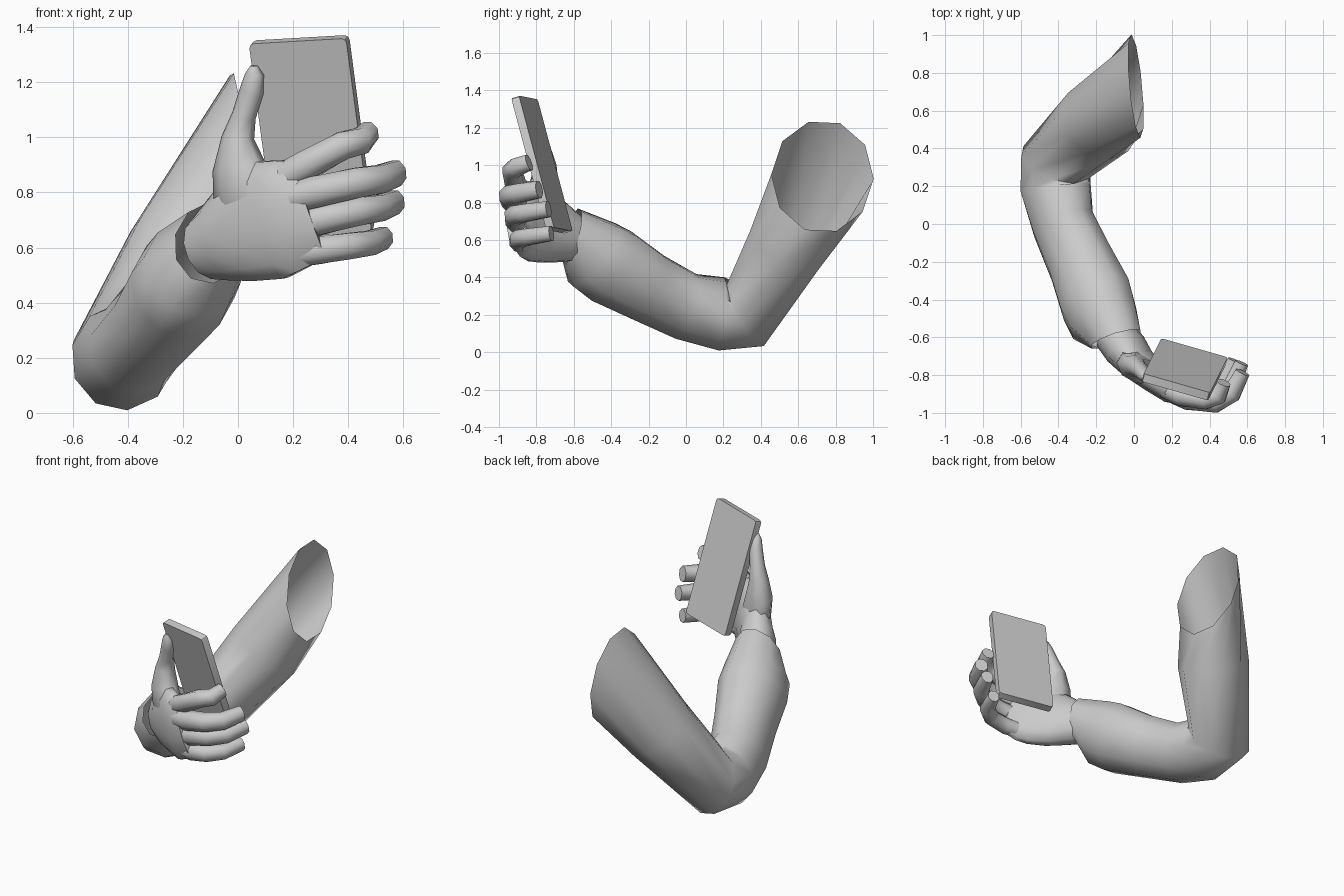
import bpy, bmesh
from math import sin, cos, pi
from mathutils import Vector, Matrix

if "Cube" in bpy.data.objects:
    bpy.data.objects.remove(bpy.data.objects["Cube"])


def finish(bm, name, angle):
    bmesh.ops.recalc_face_normals(bm, faces=bm.faces)
    me = bpy.data.meshes.new(name)
    bm.to_mesh(me)
    bm.free()
    ob = bpy.data.objects.new(name, me)
    bpy.context.collection.objects.link(ob)
    bpy.ops.object.select_all(action='DESELECT')
    ob.select_set(True)
    bpy.context.view_layer.objects.active = ob
    bpy.ops.object.shade_smooth_by_angle(angle=angle)
    return ob


def tube(name, stations, hint, sides=8, caps=True, start=None, end=None):
    """Loft elliptical rings; each station is x, y, z, radius along hint, radius across."""
    bm = bmesh.new()
    pts = [Vector(s[:3]) for s in stations]
    last = len(pts) - 1
    rings = []
    for i, s in enumerate(stations):
        t = Vector()
        if i > 0:
            t += (pts[i] - pts[i - 1]).normalized()
        if i < last:
            t += (pts[i + 1] - pts[i]).normalized()
        if i == 0 and start:
            t = Vector(start)
        if i == last and end:
            t = Vector(end)
        t.normalize()
        u = Vector(hint)
        u = (u - t * u.dot(t)).normalized()
        v = t.cross(u)
        rings.append([bm.verts.new(pts[i] + u * s[3] * cos(2 * pi * (k + .5) / sides)
                                   + v * s[4] * sin(2 * pi * (k + .5) / sides))
                      for k in range(sides)])
    for a, b in zip(rings, rings[1:]):
        for k in range(sides):
            n = (k + 1) % sides
            bm.faces.new((a[k], a[n], b[n], b[k]))
    if caps:
        bm.faces.new(rings[0])
        bm.faces.new(rings[-1])
    return finish(bm, name, 1.0)


# Sleeved arm, open at shoulder and cuff
tube("sleeve", [
    (0.01, 0.73, 0.94, 0.305, 0.275),
    (-0.19, 0.54, 0.57, 0.225, 0.22),
    (-0.415, 0.325, 0.21, 0.19, 0.205),
    (-0.415, 0.19, 0.205, 0.19, 0.20),
    (-0.375, 0.00, 0.245, 0.165, 0.19),
    (-0.285, -0.20, 0.345, 0.172, 0.20),
    (-0.20, -0.40, 0.462, 0.195, 0.225),
    (-0.165, -0.49, 0.52, 0.185, 0.215),
    (-0.095, -0.61, 0.62, 0.135, 0.16)],
    (-0.86, -0.05, 0.52), sides=10, caps=False,
    start=(-1, -0.09, -0.11), end=(0.25, -0.9, 0.2))

# Palm from wrist to knuckles
tube("palm", [
    (-0.11, -0.58, 0.60, 0.12, 0.11),
    (-0.045, -0.66, 0.63, 0.16, 0.115),
    (0.02, -0.74, 0.665, 0.20, 0.095),
    (0.12, -0.82, 0.70, 0.225, 0.08),
    (0.20, -0.88, 0.715, 0.21, 0.07),
    (0.27, -0.905, 0.715, 0.165, 0.055)],
    (-0.18, 0, 1), sides=12, end=(0.85, -0.15, 0.3))

# Thumb with a broad fleshy base, along the edge of the slab
tube("thumb", [
    (0.07, -0.76, 0.66, 0.10, 0.05),
    (0.025, -0.765, 0.79, 0.13, 0.078),
    (0.005, -0.76, 0.89, 0.105, 0.075),
    (0.0, -0.75, 1.00, 0.06, 0.058),
    (0.022, -0.765, 1.08, 0.044, 0.045),
    (0.05, -0.79, 1.17, 0.045, 0.04),
    (0.06, -0.81, 1.23, 0.035, 0.03),
    (0.058, -0.815, 1.26, 0.014, 0.012)],
    (0.85, -0.5, 0))

# Fingers: base, middle joint and tip with base radius
fingers = {
    "index_finger": ((0.17, -0.875, 0.855), (0.38, -0.93, 0.97), (0.475, -0.84, 1.015), 0.058),
    "middle_finger": ((0.19, -0.89, 0.78), (0.43, -0.945, 0.835), (0.575, -0.785, 0.87), 0.062),
    "ring_finger": ((0.21, -0.88, 0.68), (0.43, -0.92, 0.73), (0.57, -0.735, 0.765), 0.058),
    "little_finger": ((0.22, -0.87, 0.58), (0.40, -0.895, 0.605), (0.53, -0.72, 0.635), 0.054)}
for name, (a, b, c, r) in fingers.items():
    a, b, c = Vector(a), Vector(b), Vector(c)
    knuckle = a.lerp(b, 0.4) + Vector((0, -0.015, 0))
    joint = b.lerp(c, 0.4) + Vector((0.03, -0.015, 0))
    tube(name, [(*a, r, r * .9), (*knuckle, r, r), (*b, r * .95, r * .95),
                (*joint, r * .88, r * .88), (*c, r * .8, r * .68)], (0, 0, 1))

# Handheld slab, tilted, with clipped corners
w = Vector((0.35, -0.10, 0.02)).normalized()
h = Vector((-0.09, -0.19, 0.71))
h = (h - w * h.dot(w)).normalized()
n = h.cross(w)
bm = bmesh.new()
bmesh.ops.create_cube(bm, size=1)
bmesh.ops.scale(bm, vec=(0.367, 0.045, 0.735), verts=bm.verts)
corners = [e for e in bm.edges if abs((e.verts[0].co - e.verts[1].co).y) > 0.01]
bmesh.ops.bevel(bm, geom=corners, offset=0.018, segments=2, affect='EDGES', profile=0.5)
m = Matrix((w, n, h)).transposed().to_4x4()
m.translation = Vector((0.268, -0.77, 1.003))
bm.transform(m)
finish(bm, "handheld_slab", 0.5)
